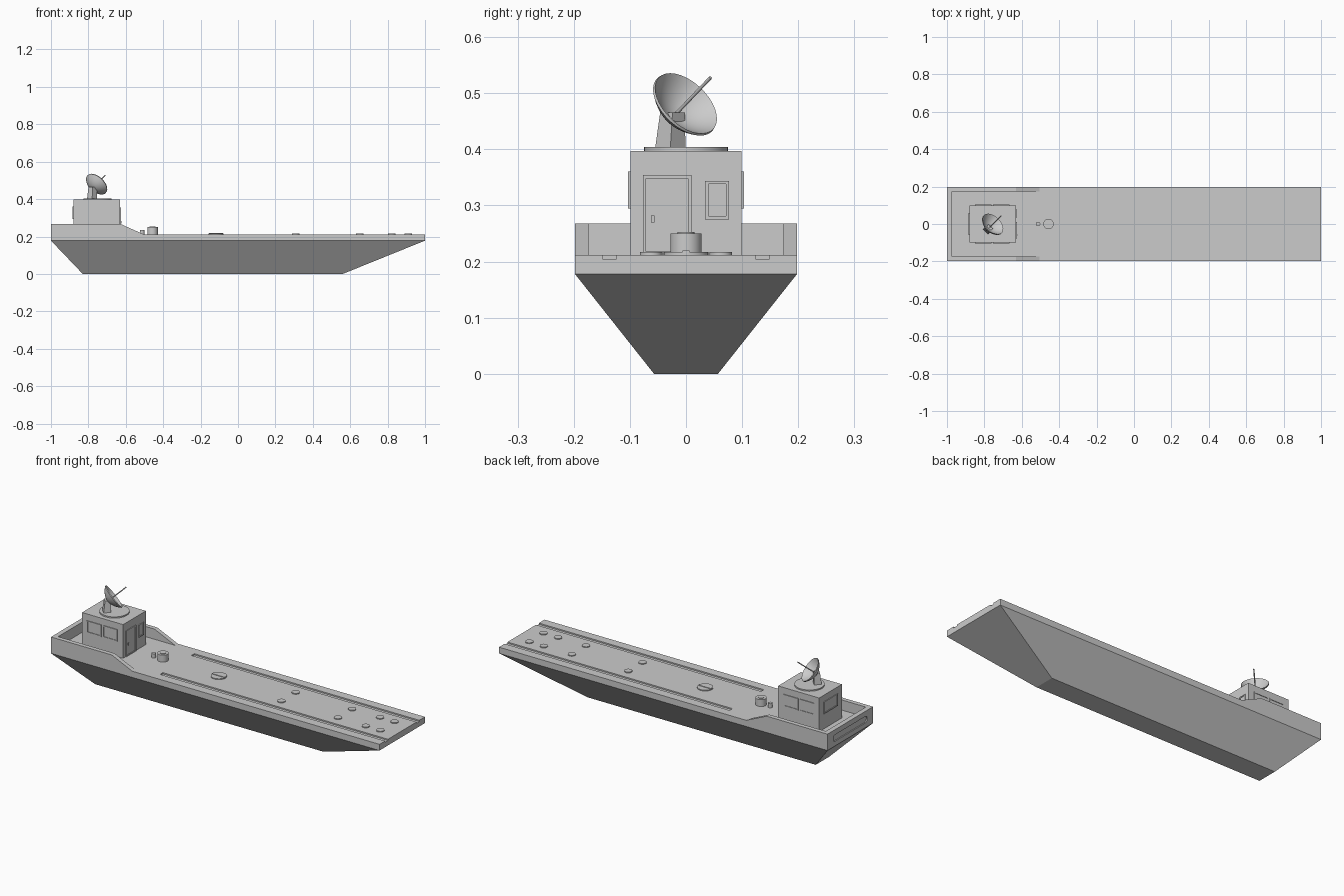
import bpy, bmesh, math
from mathutils import Vector, Matrix

if "Cube" in bpy.data.objects:
    bpy.data.objects.remove(bpy.data.objects["Cube"])

DECK = 0.212


def make(name, bm, smooth=False):
    bmesh.ops.recalc_face_normals(bm, faces=bm.faces)
    me = bpy.data.meshes.new(name)
    bm.to_mesh(me)
    bm.free()
    ob = bpy.data.objects.new(name, me)
    bpy.context.collection.objects.link(ob)
    if smooth:
        bpy.ops.object.select_all(action='DESELECT')
        ob.select_set(True)
        bpy.context.view_layer.objects.active = ob
        bpy.ops.object.shade_smooth_by_angle(angle=math.radians(35))
    return ob


def loft(name, lower, upper):
    """Closed solid between two matching loops of points."""
    bm = bmesh.new()
    a = [bm.verts.new(p) for p in lower]
    b = [bm.verts.new(p) for p in upper]
    bm.faces.new(a)
    bm.faces.new(b)
    for i in range(len(a)):
        j = (i + 1) % len(a)
        bm.faces.new((a[i], a[j], b[j], b[i]))
    return make(name, bm)


def rect(x0, x1, y0, y1, z):
    return [(x0, y0, z), (x1, y0, z), (x1, y1, z), (x0, y1, z)]


def box(name, x0, x1, y0, y1, z0, z1):
    return loft(name, rect(x0, x1, y0, y1, z0), rect(x0, x1, y0, y1, z1))


def lathe(name, profile, loc, axis=(0, 0, 1), steps=32):
    """Revolve (radius, height) points about an axis."""
    bm = bmesh.new()
    vs = [bm.verts.new((r, 0, z)) for r, z in profile]
    es = [bm.edges.new(p) for p in zip(vs, vs[1:])]
    bmesh.ops.spin(bm, geom=vs + es, cent=(0, 0, 0), axis=(0, 0, 1),
                   angle=math.tau, steps=steps)
    bmesh.ops.remove_doubles(bm, verts=bm.verts, dist=1e-5)
    rot = Vector(axis).to_track_quat('Z', 'Y').to_matrix().to_4x4()
    bm.transform(Matrix.Translation(loc) @ rot)
    return make(name, bm, True)


def disc(name, x, y, r, z0, z1):
    return lathe(name, [(0, z0), (r, z0), (r, z1), (0, z1)], (x, y, 0))


def cut(target, cutter):
    cutter.hide_render = True
    cutter.display_type = 'WIRE'
    m = target.modifiers.new(cutter.name, 'BOOLEAN')
    m.operation = 'DIFFERENCE'
    m.solver = 'EXACT'
    m.object = cutter


def frame(name, origin, u, n, w, h, t=0.004, border=0.006):
    """Raised frame with a set-back pane; u = width direction, n = outward."""
    u, n, up, o = Vector(u), Vector(n), Vector((0, 0, 1)), Vector(origin)

    def loop(d, out):
        return [o + u * a + up * b + n * out for a, b in
                ((d, d), (w - d, d), (w - d, h - d), (d, h - d))]
    bm = bmesh.new()
    rings = [[bm.verts.new(p) for p in loop(d, out)] for d, out in
             ((0, -0.002), (0, t), (border, t), (border, 0.001))]
    for a, b in zip(rings, rings[1:]):
        for i in range(4):
            j = (i + 1) % 4
            bm.faces.new((a[i], a[j], b[j], b[i]))
    bm.faces.new(rings[-1])
    bm.faces.new(rings[0])
    return make(name, bm)


# Hull and deck slab with two long grooves open at the bow
loft("hull", rect(-0.83, 0.56, -0.057, 0.057, 0),
     rect(-1, 1, -0.198, 0.198, 0.178))
deck = box("deck", -1, 1, -0.198, 0.198, 0.178, DECK)
for s, label in ((-1, "right"), (1, "left")):
    y = sorted((s * 0.124, s * 0.149))
    cut(deck, box("groove_cutter_" + label, -0.37, 1.05, *y, 0.205, 0.24))

# Stern bulwark: sloped side walls and a transom
side = [(-1, DECK), (-0.505, DECK), (-0.63, 0.268), (-1, 0.268)]
for s, label in ((-1, "right"), (1, "left")):
    loft("bulwark_" + label, [(x, s * 0.198, z) for x, z in side],
         [(x, s * 0.174, z) for x, z in side])
transom = box("transom", -1, -0.973, -0.174, 0.174, DECK, 0.268)

# Rounded slot moulding on the transom
slot = []
for k in range(16):
    a = math.tau * (k + 0.5) / 16
    slot.append((math.copysign(0.13, math.cos(a)) + 0.018 * math.cos(a),
                 0.222 + 0.018 * math.sin(a)))
cutter = loft("slot_cutter", [(-1.05, y, z) for y, z in slot],
              [(-0.994, y, z) for y, z in slot])
cut(deck, cutter)
cut(transom, cutter)

# Cabin with windows and door
box("cabin", -0.88, -0.63, -0.099, 0.099, DECK, 0.397)
for s, label in ((-1, "right"), (1, "left")):
    for i, x in enumerate((-0.85, -0.753)):
        frame(f"side_window_{label}_{i}", (x, s * 0.099, 0.295),
              (1, 0, 0), (0, s, 0), 0.088, 0.066)
frame("stern_window", (-0.88, -0.06, 0.295), (0, 1, 0), (-1, 0, 0), 0.12, 0.066)
frame("front_window", (-0.63, 0.034, 0.275), (0, 1, 0), (1, 0, 0), 0.043, 0.069)
frame("door", (-0.63, -0.077, DECK), (0, 1, 0), (1, 0, 0), 0.087, 0.142)
box("door_handle", -0.63, -0.624, -0.062, -0.056, 0.27, 0.282)

# Deck fittings: paired covers, centre hatch, drums
for i, x in enumerate((0.308, 0.652, 0.822, 0.91)):
    for y in (-0.062, 0.062):
        disc(f"deck_cover_{i}", x, y, 0.02, DECK - 0.003, 0.217)
disc("centre_hatch", -0.117, 0, 0.04, DECK - 0.003, 0.217)
box("hatch_bar", -0.155, -0.079, -0.006, 0.006, 0.215, 0.22)
disc("large_drum", -0.457, 0, 0.028, DECK - 0.003, 0.25)
disc("drum_cap", -0.457, 0, 0.015, 0.249, 0.253)
disc("small_drum", -0.513, 0, 0.012, DECK - 0.003, 0.235)

# Antenna: base plate, leaning pedestal, dish and feed rod
disc("antenna_base", -0.752, 0, 0.075, 0.395, 0.404)


def diamond(cx, cy, r, z):
    return [(cx + r, cy, z), (cx, cy + r, z), (cx - r, cy, z), (cx, cy - r, z)]


loft("pedestal", diamond(-0.78, -0.028, 0.027, 0.402),
     diamond(-0.777, -0.024, 0.022, 0.466))
axis = (1, 1, 1.05)
centre = (-0.754, 0, 0.482)
R, D = 0.067, 0.036
inner = [(R * k / 8, D * (k / 8) ** 2 - D) for k in range(9)]
outer = [(R * k / 8 + 0.001 * (k > 0), D * (k / 8) ** 2 - D - 0.005)
         for k in range(8, -1, -1)]
lathe("dish", inner + outer, centre, axis)
lathe("feed_rod", [(0, -0.038), (0.003, -0.038), (0.003, 0.077), (0, 0.077)],
      centre, axis, 12)
